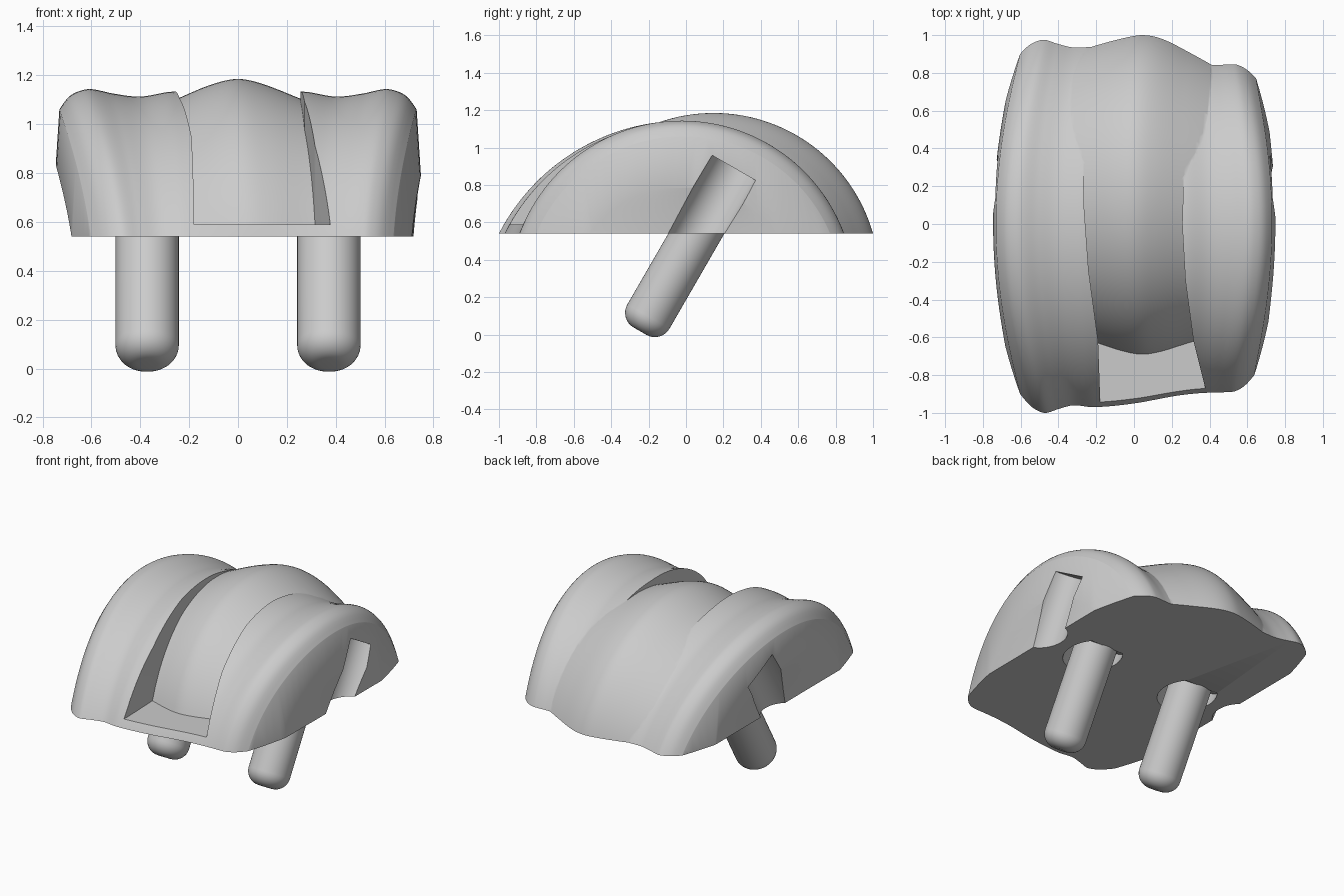
import bpy, bmesh
from math import asin, sin, cos, pi, sqrt, radians
from mathutils import Vector, Matrix

if "Cube" in bpy.data.objects:
    bpy.data.objects.remove(bpy.data.objects["Cube"])

BASE = 0.54


def wall(y, z):
    """Half width of the bowed, slightly tapered side walls."""
    return 0.765 - 0.2 * y * y - 0.065 * (z - BASE)


def make_object(name, bm):
    bmesh.ops.recalc_face_normals(bm, faces=bm.faces)
    me = bpy.data.meshes.new(name)
    bm.to_mesh(me)
    bm.free()
    ob = bpy.data.objects.new(name, me)
    bpy.context.collection.objects.link(ob)
    return ob


def smooth_value(st, s, k):
    """Hermite interpolation of column k through the stations."""
    n = len(st)
    i = max(j for j in range(n - 1) if st[j][0] <= s + 1e-9)

    def slope(j):
        a, b = st[max(j - 1, 0)], st[min(j + 1, n - 1)]
        return (b[k] - a[k]) / (b[0] - a[0])
    d = st[i + 1][0] - st[i][0]
    t = (s - st[i][0]) / d
    return ((2*t**3 - 3*t*t + 1) * st[i][k] + (t**3 - 2*t*t + t) * d * slope(i)
            + (3*t*t - 2*t**3) * st[i + 1][k] + (t**3 - t*t) * d * slope(i + 1))


def loft(name, st, x_of, cols=90, rows=64):
    """Arched solid: each station is (s, front y, back y, top z)."""
    bm = bmesh.new()
    grid = []
    for i in range(cols + 1):
        s = st[0][0] + (st[-1][0] - st[0][0]) * i / cols
        yf, yb, top = (smooth_value(st, s, k) for k in (1, 2, 3))
        half, h = (yb - yf) / 2, top - BASE
        r = (half * half + h * h) / (2 * h)
        cy, cz = (yf + yb) / 2, top - r
        a0 = asin((BASE - 0.06 - cz) / r)
        col = []
        for j in range(rows + 1):
            a = a0 + (pi - 2 * a0) * j / rows
            y, z = cy - r * cos(a), cz + r * sin(a)
            col.append(bm.verts.new((x_of(s, y, z), y, z)))
        grid.append(col)
    for a, b in zip(grid, grid[1:]):
        for j in range(rows):
            bm.faces.new((a[j], a[j + 1], b[j + 1], b[j]))
        bm.faces.new((a[0], b[0], b[rows], a[rows]))
    for col in (grid[0], grid[-1]):
        for j in range(rows // 2):
            q = [col[j], col[j + 1], col[rows - j - 1], col[rows - j]]
            bm.faces.new(list(dict.fromkeys(q)))
    return make_object(name, bm)


def prism(name, low, high):
    """Solid between two matching loops."""
    bm = bmesh.new()
    a = [bm.verts.new(p) for p in low]
    b = [bm.verts.new(p) for p in high]
    bm.faces.new(a[::-1])
    bm.faces.new(b)
    for i in range(len(a)):
        j = (i + 1) % len(a)
        bm.faces.new((a[i], a[j], b[j], b[i]))
    return make_object(name, bm)


TILT = radians(30)
AXIS = Vector((0, sin(TILT), cos(TILT)))


def tilted_round(name, x, t0, t1, r, fillet=0.0):
    """Cylinder on the tilted peg axis, with an optional rounded lower end."""
    prof = [(r - fillet * (1 - sin(k * pi / 16)), t0 + fillet * (1 - cos(k * pi / 16)))
            for k in range(9)] if fillet else [(r, t0)]
    prof.append((r, t1))
    bm = bmesh.new()
    n = 48
    rings = [[bm.verts.new((p * cos(2*pi*i/n), p * sin(2*pi*i/n), t)) for i in range(n)]
             for p, t in prof]
    for a, b in zip(rings, rings[1:]):
        for i in range(n):
            j = (i + 1) % n
            bm.faces.new((a[i], a[j], b[j], b[i]))
    bm.faces.new(rings[0][::-1])
    bm.faces.new(rings[-1])
    m = Matrix.Translation((x, 0.055, BASE)) @ Matrix.Rotation(-TILT, 4, 'X')
    bm.transform(m)
    return make_object(name, bm)


def boolean(ob, other, op):
    mod = ob.modifiers.new(op, 'BOOLEAN')
    mod.operation, mod.object, mod.solver = op, other, 'EXACT'
    bpy.context.view_layer.objects.active = ob
    bpy.ops.object.modifier_apply(modifier=mod.name)
    bpy.data.objects.remove(other)


# Two side lobes in one arched body
lobes = [(-1.07, -0.80, 0.81, 0.97), (-1.0, -0.90, 0.90, 1.06), (-0.95, -0.96, 0.945, 1.113),
         (-0.88, -0.993, 0.97, 1.139), (-0.82, -1.0, 0.975, 1.143), (-0.70, -0.98, 0.955, 1.125),
         (-0.55, -0.96, 0.935, 1.113), (-0.37, -0.97, 0.935, 1.133), (0, -0.95, 0.90, 1.13),
         (0.37, -0.91, 0.86, 1.133), (0.55, -0.897, 0.848, 1.113), (0.70, -0.892, 0.842, 1.125),
         (0.82, -0.89, 0.845, 1.143), (0.88, -0.885, 0.842, 1.139), (0.95, -0.855, 0.815, 1.113),
         (1.0, -0.80, 0.77, 1.06), (1.07, -0.71, 0.68, 0.97)]
body = loft("body", lobes, lambda s, y, z: s * wall(y, z), cols=120)

# Flared slot in front of the middle ridge
left = [(-0.27, 0.5), (-0.265, 0.1), (-0.24, -0.25), (-0.19, -0.62), (-0.18, -0.9), (-0.185, -1.1)]
right = [(0.27, 0.5), (0.255, 0.0), (0.272, -0.3), (0.315, -0.62), (0.385, -0.9), (0.44, -1.1)]
plan = left + right[::-1]
slot = prism("slot_cutter", [(x, y, 0.59) for x, y in plan], [(x, y, 1.4) for x, y in plan])
boolean(body, slot, 'DIFFERENCE')

# Middle ridge, set back
ridge = [(-0.42, -0.60, 0.89, 1.03), (-0.25, -0.645, 0.945, 1.105), (-0.1, -0.69, 0.985, 1.165),
         (0, -0.705, 1.0, 1.185), (0.1, -0.69, 0.98, 1.165), (0.25, -0.645, 0.905, 1.105),
         (0.42, -0.60, 0.81, 1.03)]
boolean(body, loft("ridge", ridge, lambda s, y, z: s + 0.08 * max(0, 1.15 - z), cols=48), 'UNION')

# Trim to the bowed side walls and the flat base
ys = [-1.1 + 2.2 * i / 40 for i in range(41)]


def outline(z):
    return ([(wall(y, z), y, z) for y in ys] + [(-wall(y, z), y, z) for y in ys[::-1]])


boolean(body, prism("side_trim", outline(BASE), outline(1.4)), 'INTERSECT')

# Tilted side notches, peg sockets and pegs
for side, label in ((-1, "left"), (1, "right")):
    boolean(body, tilted_round("notch_cutter", side * 0.765, -0.3, 0.405, 0.14), 'DIFFERENCE')
    boolean(body, tilted_round("socket_cutter", side * 0.372, -0.3, 0.07, 0.17), 'DIFFERENCE')
    tilted_round(label + "_peg", side * 0.372, -0.602, 0.15, 0.13, fillet=0.09)

for ob in bpy.context.collection.objects:
    bpy.ops.object.select_all(action='DESELECT')
    ob.select_set(True)
    bpy.context.view_layer.objects.active = ob
    bpy.ops.object.shade_smooth_by_angle(angle=radians(30))
